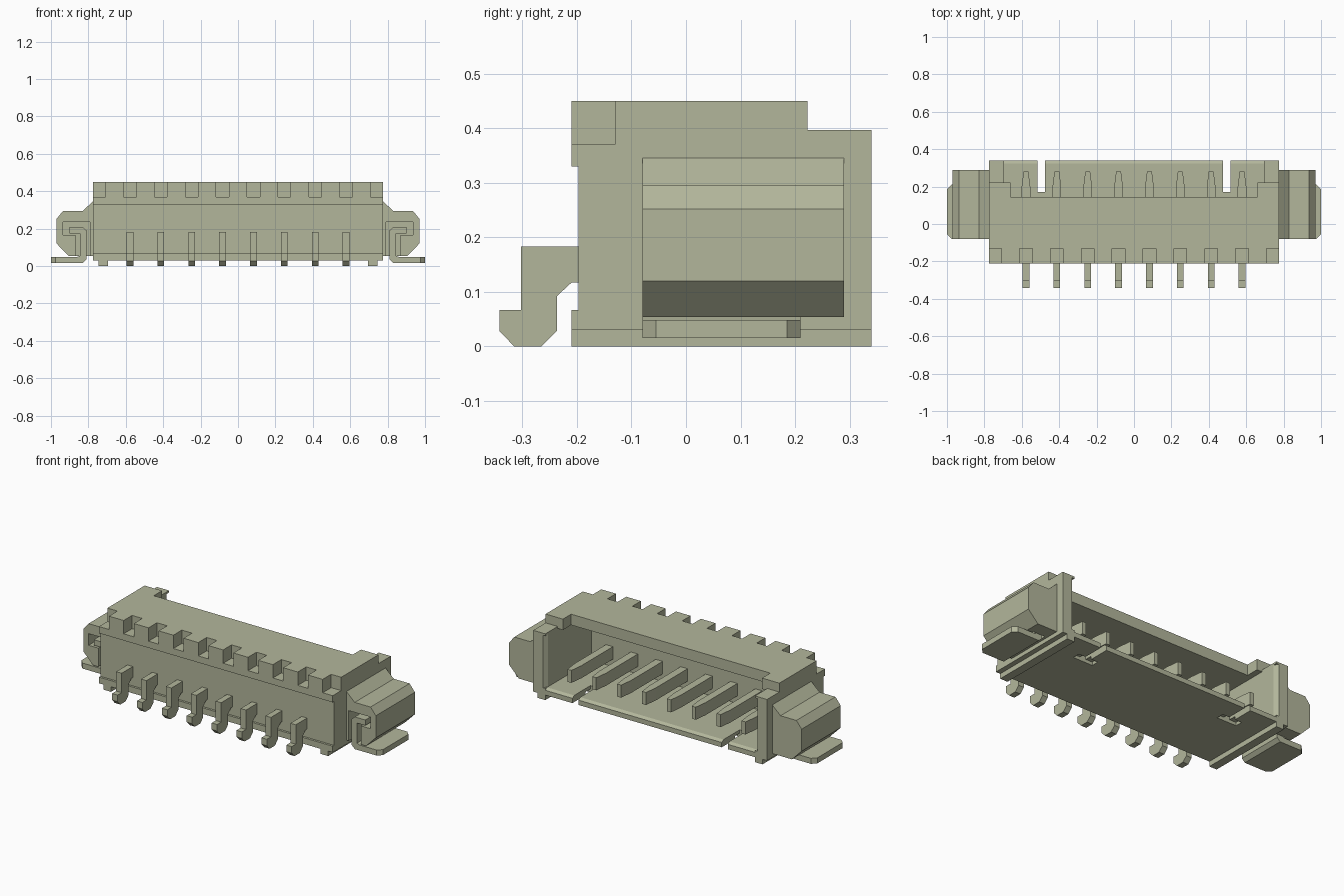
import bpy
import bmesh

cube = bpy.data.objects.get("Cube")
if cube:
    bpy.data.objects.remove(cube)

plastic = bpy.data.materials.new("sage_grey")
plastic.use_nodes = True
COLOR = (0.45, 0.47, 0.33, 1)
plastic.diffuse_color = COLOR
plastic.node_tree.nodes["Principled BSDF"].inputs["Base Color"].default_value = COLOR


def prism(name, points, axis, a, b):
    """Extrude a flat outline along an axis from a to b."""
    place = {"x": lambda p, t: (t, p[0], p[1]),
             "y": lambda p, t: (p[0], t, p[1]),
             "z": lambda p, t: (p[0], p[1], t)}[axis]
    bm = bmesh.new()
    low = [bm.verts.new(place(p, a)) for p in points]
    high = [bm.verts.new(place(p, b)) for p in points]
    bm.faces.new(low)
    bm.faces.new(high)
    n = len(points)
    for i in range(n):
        j = (i + 1) % n
        bm.faces.new((low[i], low[j], high[j], high[i]))
    bmesh.ops.recalc_face_normals(bm, faces=bm.faces)
    mesh = bpy.data.meshes.new(name)
    bm.to_mesh(mesh)
    bm.free()
    mesh.materials.append(plastic)
    obj = bpy.data.objects.new(name, mesh)
    bpy.context.collection.objects.link(obj)
    return obj


def box(name, x0, x1, y0, y1, z0, z1):
    return prism(name, [(x0, y0), (x1, y0), (x1, y1), (x0, y1)], "z", z0, z1)


def cut(obj, cutter):
    """Subtract the cutter, then discard it."""
    cutter.hide_render = True
    mod = obj.modifiers.new("cut", "BOOLEAN")
    mod.operation = "DIFFERENCE"
    mod.solver = "EXACT"
    mod.object = cutter
    bpy.context.view_layer.objects.active = obj
    bpy.ops.object.modifier_apply(modifier=mod.name)
    bpy.data.objects.remove(cutter)


def flip(points, s):
    return [(s * x, v) for x, v in points]


PITCH = 0.165
pin_xs = [(i - 3.5) * PITCH for i in range(8)]

# Housing: stepped side profile run across the full width
housing = prism("housing", [
    (-.21, .03), (-.21, .067), (-.197, .067), (-.197, .33), (-.21, .33), (-.21, .45),
    (.223, .45), (.223, .397), (.34, .397), (.34, .03)], "x", -.775, .775)

# Open cavity with flared mouth, and shortened roof
cut(housing, prism("cavity", [
    (-.695, -.1), (.695, -.1), (.695, .315), (.725, .36), (-.725, .36), (-.695, .315)],
    "z", .07, .385))
cut(housing, box("roof_opening", -.66, .66, .145, .5, .3, .6))
cut(housing, box("mouth_opening", -.695, .695, .223, .5, .3, .6))
cut(housing, prism("lip_chamfer", [(.315, .075), (.4, .075), (.4, .02)],
                   "x", -.695, .695))

# Notches along the top front edge, including both corners
for i in range(10):
    x = (i - 4.5) * PITCH
    cut(housing, box("notch", x - .034, x + .034, -.3, -.13, .37, .6))

# Floor slots with a shallow cross recess below
for s in (-1, 1):
    xs = sorted((s * .475, s * .515))
    cut(housing, box("floor_slot", *xs, .17, .5, -.1, .2))
    xs = sorted((s * .43, s * .56))
    cut(housing, box("slot_recess", *xs, .17, .215, -.1, .05))

# Contacts: bent outer leg and tapered inner blade
leg = [(-.19, .183), (-.303, .183), (-.303, .067), (-.342, .067), (-.342, .028),
       (-.315, 0), (-.265, 0), (-.237, .028), (-.237, .092), (-.21, .117), (-.19, .117)]
for x in pin_xs:
    prism("contact_leg", leg, "x", x - .018, x + .018)
    blade = [(-.023, -.12), (.023, -.12), (.023, .2), (.013, .28), (-.013, .28), (-.023, .2)]
    prism("contact_blade", [(x + u, v) for u, v in blade], "z", .115, .19)

# Side ears, clips and rails
for s, side in ((1, "left"), (-1, "right")):
    ear = prism(side + "_ear", flip([
        (.77, .35), (.83, .295), (.935, .295), (.97, .252), (.97, .12), (.905, .054),
        (.77, .054)], s), "y", -.08, .29)
    cut(ear, prism("ear_pocket", flip([
        (.79, .235), (.935, .235), (.935, .165), (.87, .165), (.87, .02), (.79, .02)], s),
        "y", -.2, .21))
    prism(side + "_clip_hook", flip([
        (.86, .015), (.86, .048), (.845, .055), (.845, .175), (.9, .175), (.9, .208),
        (.83, .208), (.81, .19), (.81, .035), (.83, .015)], s), "y", -.08, .21)
    prism(side + "_clip_foot", flip([
        (.85, -.08), (.975, -.08), (1, -.055), (1, .185), (.975, .21), (.85, .21)], s),
        "z", .015, .048)
    xs = sorted((s * .695, s * .745))
    box(side + "_rail", *xs, -.21, .34, 0, .032)
